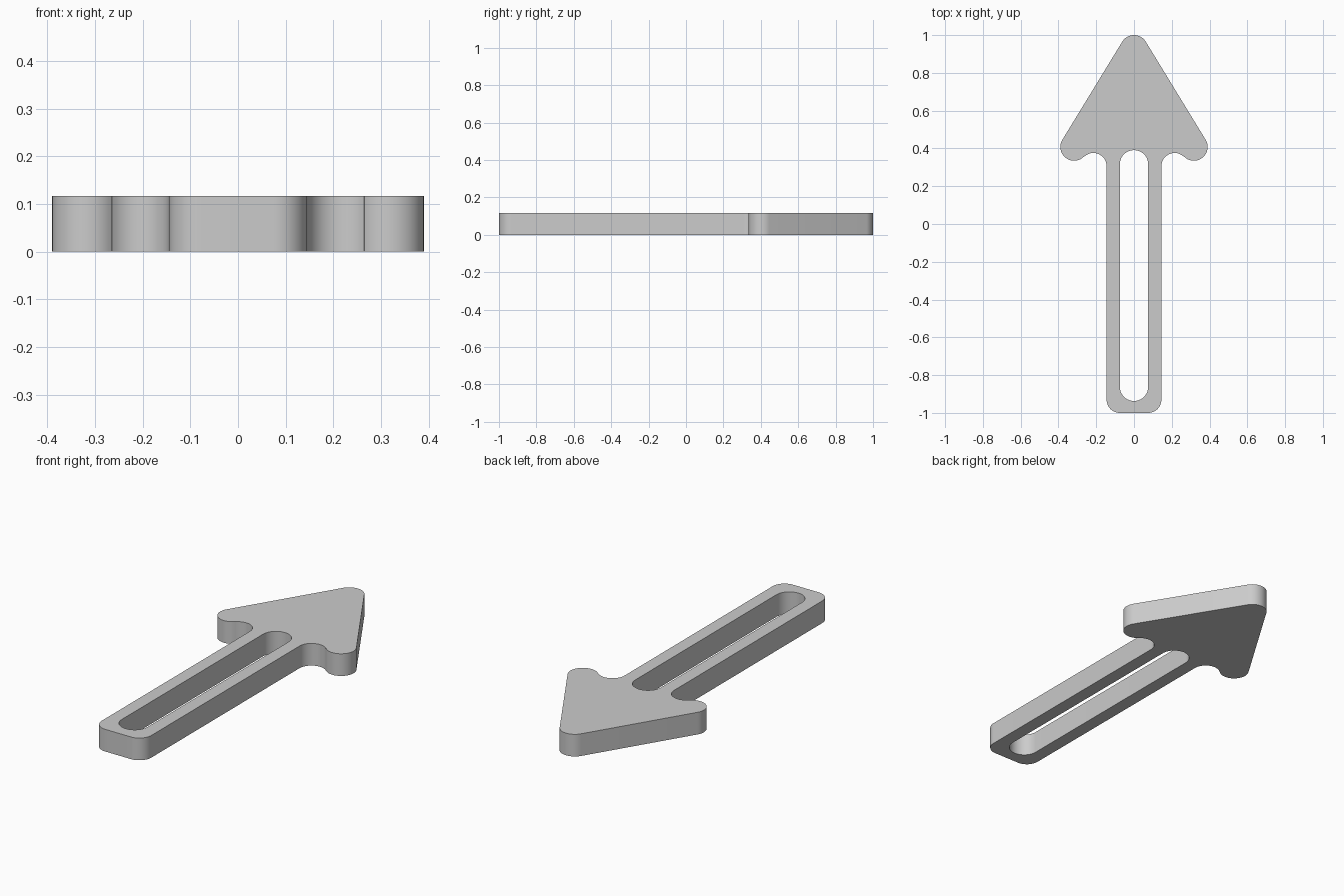
import bpy, bmesh, math

if "Cube" in bpy.data.objects:
    bpy.data.objects.remove(bpy.data.objects["Cube"])

HEIGHT = 0.117


def arc(cx, cy, r, start, end, steps=16):
    """Points along an arc, angles in degrees."""
    return [(cx + r * math.cos(math.radians(start + (end - start) * i / steps)),
             cy + r * math.sin(math.radians(start + (end - start) * i / steps)))
            for i in range(steps + 1)]


# Right half of the arrow outline: tip, barb, armpit, shaft corner
TIP = (0, 0.927)
BARB = (0.317, 0.408)
PIT = (0.215, 0.306)
R = 0.073
slope = math.degrees(math.atan2(BARB[0] - TIP[0], TIP[1] - BARB[1])) * -1
side = -slope  # direction of the slanted edge's outward normal
pit = math.degrees(math.atan2(BARB[1] - PIT[1], BARB[0] - PIT[0]))
right = (arc(*TIP, R, 90, side)
         + arc(*BARB, R, side, pit - 180, 24)
         + arc(*PIT, 0.07, pit, 180)
         + arc(0.075, -0.93, 0.07, 0, -90))
outline = right + [(-x, y) for x, y in reversed(right[1:])]

# Long slot with round ends
slot = arc(0, 0.316, 0.075, 0, 180, 24) + arc(0, -0.862, 0.075, 180, 360, 24)

bm = bmesh.new()
for loop in (outline, slot):
    verts = [bm.verts.new((x, y, 0)) for x, y in loop]
    for a, b in zip(verts, verts[1:] + verts[:1]):
        bm.edges.new((a, b))
bmesh.ops.triangle_fill(bm, edges=bm.edges[:], use_beauty=True, normal=(0, 0, 1))

# Raise the flat shape into a plate
raised = bmesh.ops.extrude_face_region(bm, geom=bm.faces[:], use_keep_orig=True)
bmesh.ops.translate(bm, vec=(0, 0, HEIGHT),
                    verts=[g for g in raised["geom"] if isinstance(g, bmesh.types.BMVert)])
bmesh.ops.recalc_face_normals(bm, faces=bm.faces[:])

mesh = bpy.data.meshes.new("slotted_arrow")
bm.to_mesh(mesh)
bm.free()
arrow = bpy.data.objects.new("slotted_arrow", mesh)
bpy.context.collection.objects.link(arrow)

grey = bpy.data.materials.new("light grey")
grey.diffuse_color = (0.6, 0.6, 0.6, 1)
grey.use_nodes = True
grey.node_tree.nodes["Principled BSDF"].inputs["Base Color"].default_value = grey.diffuse_color
mesh.materials.append(grey)

bpy.context.view_layer.objects.active = arrow
arrow.select_set(True)
bpy.ops.object.shade_smooth_by_angle(angle=math.radians(30))
